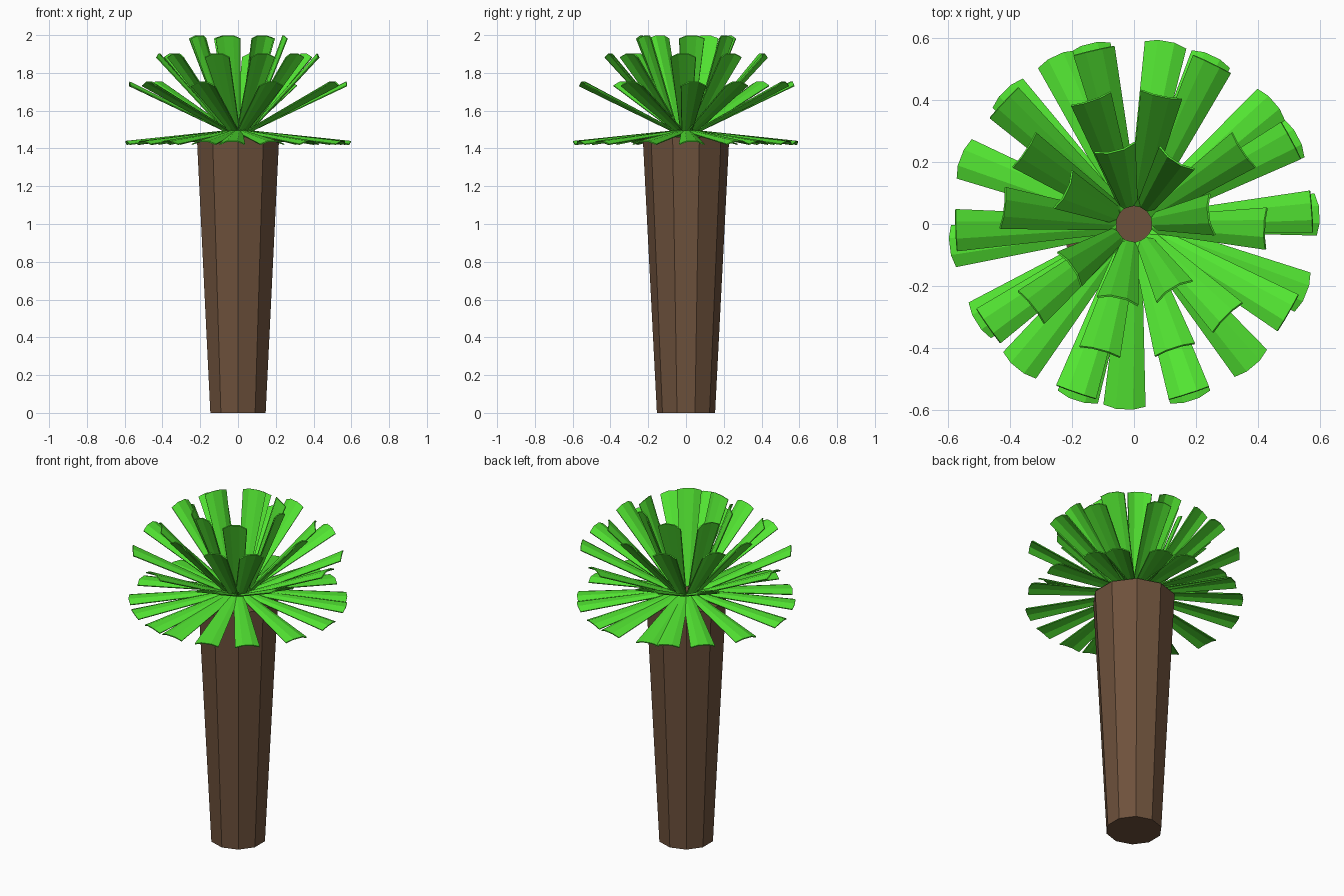
import bpy, bmesh
from math import radians, sin, cos
from mathutils import Vector

if "Cube" in bpy.data.objects:
    bpy.data.objects.remove(bpy.data.objects["Cube"])


def material(name, color):
    m = bpy.data.materials.new(name)
    m.diffuse_color = (*color, 1)
    m.use_nodes = True
    m.node_tree.nodes["Principled BSDF"].inputs["Base Color"].default_value = m.diffuse_color
    return m


def add_object(name, bm, mat):
    mesh = bpy.data.meshes.new(name)
    bm.to_mesh(mesh)
    bm.free()
    mesh.materials.append(mat)
    ob = bpy.data.objects.new(name, mesh)
    bpy.context.collection.objects.link(ob)
    return ob


green = material("leaf_green", (0.085, 0.78, 0.032))
brown = material("bark_brown", (0.155, 0.083, 0.045))

# Trunk: ten sides, flaring upward
TRUNK_TOP = 1.46
bm = bmesh.new()
rings = []
for z, r in ((0, 0.154), (TRUNK_TOP, 0.229)):
    rings.append([bm.verts.new((r * sin(radians(36 * i)), r * cos(radians(36 * i)), z))
                  for i in range(10)])
for i in range(10):
    j = (i + 1) % 10
    bm.faces.new((rings[0][j], rings[0][i], rings[1][i], rings[1][j]))
bm.faces.new(rings[0])
bm.faces.new(rings[1][::-1])
add_object("trunk", bm, brown)


def add_leaf(bm, angle, tip_r, tip_z):
    """Arched blade widening from the crown centre to a rounded tip."""
    a = radians(angle)
    out = Vector((cos(a), sin(a), 0))
    side = Vector((-sin(a), cos(a), 0))
    base = out * 0.058 + Vector((0, 0, 1.495))
    tip = out * tip_r + Vector((0, 0, tip_z))
    along = (tip - base).normalized()
    up = along.cross(side)
    rows = []
    for p, width, arch, bulge in ((base, 0.054, 0.008, 0), (tip, 0.134, 0.02, 0.012)):
        rows.append([bm.verts.new(p + side * (t * width / 2) - up * (arch * t * t)
                                  - along * (bulge * t * t))
                     for t in (-1, -0.4, 0.4, 1)])
    for i in range(3):
        bm.faces.new((rows[0][i], rows[1][i], rows[1][i + 1], rows[0][i + 1]))


# Leaf tiers: tip radius, tip height, directions in degrees
tiers = {
    "lower_leaves": (0.60, 1.44, (3, 28, 41, 65, 80, 104, 115, 134, 159, 187,
                                  212, 231, 252, 267, 288, 310, 338)),
    "middle_leaves": (0.575, 1.755, (4, 28, 64, 103, 137, 182, 215, 251, 288, 330)),
    "upper_leaves": (0.42, 1.905, (358, 34, 78, 109, 146, 173, 219, 255, 288, 315)),
    "top_leaves": (0.24, 2.0, (7, 57, 104, 154, 215, 258, 301)),
}
for name, (r, z, angles) in tiers.items():
    bm = bmesh.new()
    for ang in angles:
        add_leaf(bm, ang, r, z)
    ob = add_object(name, bm, green)
    mod = ob.modifiers.new("thickness", 'SOLIDIFY')
    mod.thickness = 0.006
    mod.offset = 0
